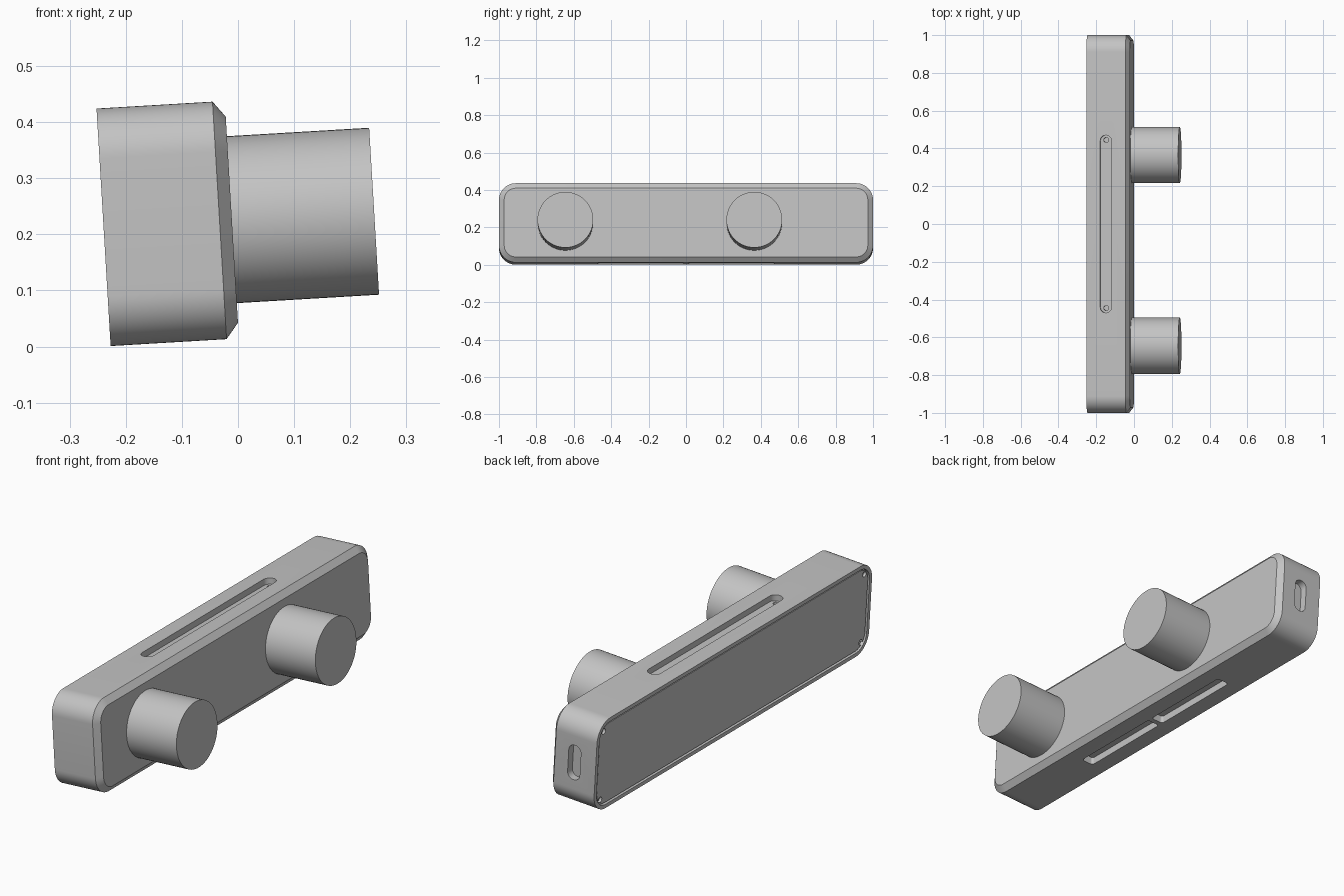
import bpy
import bmesh
import math
from mathutils import Matrix

if "Cube" in bpy.data.objects:
    bpy.data.objects.remove(bpy.data.objects["Cube"], do_unlink=True)

# Tilted frame: local x = depth from back, local z = height on the housing
FRAME = Matrix.Translation((-0.227, 0, 0.001)) @ Matrix.Rotation(math.radians(-3.4), 4, 'Y')
DEPTH, HEIGHT, CORNER = 0.207, 0.424, 0.09
MID_D, MID_H = DEPTH / 2, HEIGHT / 2

grey = bpy.data.materials.new("plain_grey")
grey.use_nodes = True
grey.diffuse_color = (0.55, 0.55, 0.55, 1)
grey.node_tree.nodes["Principled BSDF"].inputs["Base Color"].default_value = grey.diffuse_color


def outline(ha, hb, r, steps=14):
    """Rounded rectangle with half sizes ha, hb and corner radius r."""
    pts = []
    for q, (sa, sb) in enumerate([(1, 1), (-1, 1), (-1, -1), (1, -1)]):
        for i in range(steps + 1):
            t = (q + i / steps) * math.pi / 2
            pts.append((sa * (ha - r) + r * math.cos(t), sb * (hb - r) + r * math.sin(t)))
    return pts


def loft(name, rings, axis, centre):
    """Solid through rings (position, half_a, half_b, radius) stacked along an axis."""
    bm = bmesh.new()
    loops = []
    for pos, ha, hb, r in rings:
        loop = []
        for a, b in outline(ha, hb, r):
            co = {'X': (pos, a, b), 'Y': (a, pos, b), 'Z': (b, a, pos)}[axis]
            loop.append(bm.verts.new([c + o for c, o in zip(co, centre)]))
        loops.append(loop)
    n = len(loops[0])
    for lo, hi in zip(loops, loops[1:]):
        for i in range(n):
            j = (i + 1) % n
            bm.faces.new((lo[i], lo[j], hi[j], hi[i]))
    bm.faces.new(loops[0])
    bm.faces.new(loops[-1])
    bmesh.ops.remove_doubles(bm, verts=bm.verts, dist=1e-5)
    bmesh.ops.recalc_face_normals(bm, faces=bm.faces)
    mesh = bpy.data.meshes.new(name)
    bm.to_mesh(mesh)
    bm.free()
    mesh.materials.append(grey)
    obj = bpy.data.objects.new(name, mesh)
    bpy.context.collection.objects.link(obj)
    obj.matrix_world = FRAME
    return obj


def select(obj):
    bpy.ops.object.select_all(action='DESELECT')
    obj.select_set(True)
    bpy.context.view_layer.objects.active = obj


def cut(obj, cutter):
    cutter.hide_render = True
    mod = obj.modifiers.new("cut", 'BOOLEAN')
    mod.operation, mod.solver, mod.object = 'DIFFERENCE', 'EXACT', cutter
    select(obj)
    bpy.ops.object.modifier_apply(modifier=mod.name)
    bpy.data.objects.remove(cutter, do_unlink=True)


def section(pos, inset):
    return pos, 1 - inset, MID_H - inset, CORNER - inset


def hole(axis, start, end, r, centre):
    return loft("hole_cutter", [(start, r, r, r), (end, r, r, r)], axis, centre)


# Housing: recessed back, rounded corners, bevelled front
rim = 0.018
housing = loft("housing", [section(0.016, rim), section(0, rim), section(0, 0),
                           section(DEPTH, 0), section(0.229, 0.028)], 'X', (0, 0, MID_H))

# Top slot with a small hole at each end
slot_depth, slot_w = 0.028, 0.03
cut(housing, loft("slot_cutter", [(-slot_depth, 0.47, slot_w, slot_w), (0.05, 0.47, slot_w, slot_w)],
                  'Z', (MID_D, 0, HEIGHT)))
for y in (-0.445, 0.445):
    cut(housing, hole('Z', -0.06, 0.05, 0.013, (MID_D, y, HEIGHT)))

# Bottom slot, split in two by a narrow bridge
for side in (-1, 1):
    cut(housing, loft("slot_cutter", [(-0.05, 0.23, slot_w, 0.012), (0.035, 0.23, slot_w, 0.012)],
                      'Z', (MID_D, side * 0.242, 0)))

# Port opening in the +y end
cut(housing, loft("port_cutter", [(-0.035, 0.031, 0.08, 0.03), (0.05, 0.031, 0.08, 0.03)],
                  'Y', (MID_D + 0.005, 1, MID_H)))

# Back panel set inside the rim, with corner screw holes
panel = loft("back_panel", [section(0.004, 0.025), section(0.03, 0.025)], 'X', (0, 0, MID_H))
for sy in (-1, 1):
    for sz in (-1, 1):
        spot = (0, sy * 0.948, MID_H + sz * (MID_H - 0.052))
        cut(panel, hole('X', -0.02, 0.02, 0.013, spot))

# Two round knobs on the front plate
knobs = [hole('X', 0.22, 0.483, 0.149, (0, y, MID_H)) for y in (-0.645, 0.365)]
for knob, name in zip(knobs, ("knob_near", "knob_far")):
    knob.name = knob.data.name = name

for obj in [housing, panel] + knobs:
    select(obj)
    bpy.ops.object.shade_smooth_by_angle(angle=math.radians(30))
